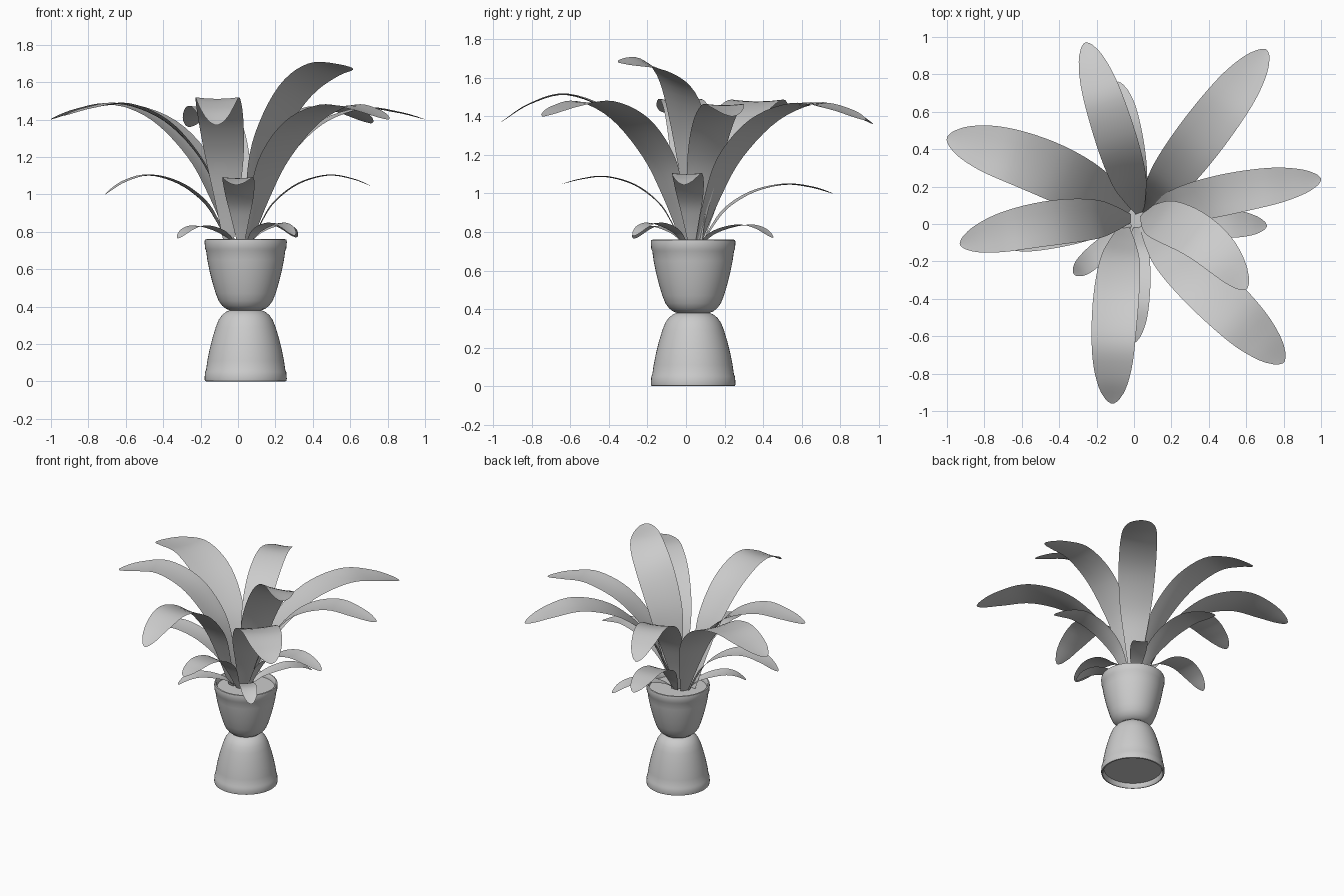
import bpy, bmesh, math
from mathutils import Vector

if "Cube" in bpy.data.objects:
    bpy.data.objects.remove(bpy.data.objects["Cube"])

CENTRE = Vector((0.041, 0.037, 0))


def finish(name, bm, angle):
    me = bpy.data.meshes.new(name)
    bm.to_mesh(me)
    bm.free()
    ob = bpy.data.objects.new(name, me)
    bpy.context.collection.objects.link(ob)
    bpy.ops.object.select_all(action='DESELECT')
    ob.select_set(True)
    bpy.context.view_layer.objects.active = ob
    bpy.ops.object.shade_smooth_by_angle(angle=math.radians(angle))
    return ob


def lathe(name, profile, segs=48):
    bm = bmesh.new()
    vs = [bm.verts.new(CENTRE + Vector((r, 0, z))) for r, z in profile]
    es = [bm.edges.new(p) for p in zip(vs, vs[1:])]
    bmesh.ops.spin(bm, geom=vs + es, cent=CENTRE, axis=(0, 0, 1),
                   angle=math.tau, steps=segs, use_duplicate=False)
    bmesh.ops.remove_doubles(bm, verts=bm.verts, dist=1e-5)
    bmesh.ops.recalc_face_normals(bm, faces=bm.faces)
    return finish(name, bm, 40)


def smooth(pts, n=5):
    """Catmull-Rom samples through tuples of any size."""
    p = [Vector(q) for q in pts]
    p = [2 * p[0] - p[1]] + p + [2 * p[-1] - p[-2]]
    out = []
    for a, b, c, d in zip(p, p[1:], p[2:], p[3:]):
        for i in range(n):
            t = i / n
            out.append(0.5 * (2 * b + (c - a) * t + (2 * a - 5 * b + 4 * c - d) * t * t
                              + (3 * b - a - 3 * c + d) * t ** 3))
    return out + [p[-2]]


def lerp_table(table, t):
    for (a, u), (b, v) in zip(table, table[1:]):
        if t <= b:
            return u + (v - u) * (t - a) / (b - a)
    return table[-1][1]


WIDTH = [tuple(v) for v in smooth([(0, .2), (.18, .54), (.38, .88), (.6, 1), (.8, .9),
                                   (.92, .62), (.98, .3), (1, .06)])]
# leaf side profiles: horizontal fraction, height fraction of the peak
RISE = [(0, 0), (.09, .33), (.2, .62), (.4, .88), (.64, 1)]
UPRIGHT = [(0, 0), (.07, .33), (.18, .61), (.4, .86), (.68, .98), (1, 1)]


def leaf(name, base, tip, peak, width, bend=0.0, roll=0.0, upright=False):
    """Arching blade; bend pushes the middle to its left, roll lowers its left edge."""
    z0 = 0.73
    base, tip = Vector((*base, z0)), Vector(tip)
    flat = Vector((tip.x - base.x, tip.y - base.y, 0))
    run, out = flat.length, flat.normalized()
    side = Vector((-out.y, out.x, 0))
    h = peak - z0
    end = (tip.z - z0) / h
    prof = UPRIGHT if upright else RISE + [(.84, 1 - (1 - end) * .33), (1, end)]
    path = [base + out * (r * run) + Vector((0, 0, k * h)) + side * (bend * math.sin(math.pi * r))
            for r, k in smooth(prof)]
    # finer steps at the rounded tip
    path = path[:-1] + [path[-2].lerp(path[-1], f) for f in (.35, .65, .85, 1)]
    lens = [0]
    for a, b in zip(path, path[1:]):
        lens.append(lens[-1] + (b - a).length)
    bm = bmesh.new()
    rows = []
    for i, p in enumerate(path):
        tan = path[min(i + 1, len(path) - 1)] - path[max(i - 1, 0)]
        s = Vector((-tan.y, tan.x, 0)).normalized()
        up = tan.cross(s).normalized()
        s, up = (s * math.cos(roll) - up * math.sin(roll),
                 up * math.cos(roll) + s * math.sin(roll))
        w = lerp_table(WIDTH, lens[i] / lens[-1]) * width / 2
        rows.append([bm.verts.new(p + s * (w * u) + up * (w * .07 * u * u))
                     for u in (-1, -.5, 0, .5, 1)])
    for a, b in zip(rows, rows[1:]):
        for j in range(4):
            bm.faces.new((a[j], b[j], b[j + 1], a[j + 1]))
    bmesh.ops.recalc_face_normals(bm, faces=bm.faces)
    if sum(f.normal.z for f in bm.faces) < 0:
        bmesh.ops.reverse_faces(bm, faces=bm.faces)
    return finish(name, bm, 60)


# pot and matching upturned foot: from the waist out to the rim and recessed disc
HALF = [(0, 0), (.085, 0), (.105, .008), (.126, .025), (.144, .05), (.16, .09), (.178, .15),
        (.193, .21), (.205, .27), (.212, .32), (.217, .33), (.220, .365), (.218, .378),
        (.210, .38), (.205, .375), (.2, .345), (0, .345)]
lathe("pot_with_soil", [(r, .38 + z) for r, z in HALF])
lathe("pot_foot", [(r, .38 - z) for r, z in HALF])

# large leaves: base, tip, peak height, width, sideways bend
for i, args in enumerate([
        ((.03, .06), (-.26, .97, 1.36), 1.465, .22, 0),
        ((.05, .06), (.71, .93, 1.38), 1.46, .26, 0),
        ((.06, .05), (1.0, .24, 1.40), 1.455, .22, .02),
        ((.05, .0), (.80, -.74, 1.40), 1.47, .28, 0),
        ((-.05, -.01), (-.115, -.96, 1.37), 1.51, .245, -.02),
        ((-.02, .03), (-.93, -.11, 1.42), 1.48, .24, -.04),
        ((-.03, .06), (-1.0, .46, 1.40), 1.475, .30, -.05)]):
    leaf(f"large_leaf_{i + 1}", *args)
leaf("upright_leaf", (.05, .06), (.60, -.35, 1.68), 1.68, .26, .07, .3, True)

# middle leaves
for i, args in enumerate([
        ((.07, .03), (.71, -.01, 1.045), 1.1, .16, 0),
        ((.03, .08), (-.09, .76, 1.0), 1.045, .17, 0),
        ((-.05, .03), (-.71, -.10, 1.0), 1.1, .17, 0),
        ((.015, -.02), (-.01, -.64, 1.05), 1.085, .17, 0)]):
    leaf(f"middle_leaf_{i + 1}", *args)

# small leaves over the rim
for i, args in enumerate([
        ((-.02, .0), (-.32, -.27, .765), .83),
        ((.05, .0), (.30, -.27, .78), .845),
        ((.05, .07), (.31, .45, .77), .835)]):
    leaf(f"small_leaf_{i + 1}", *args, .115)
